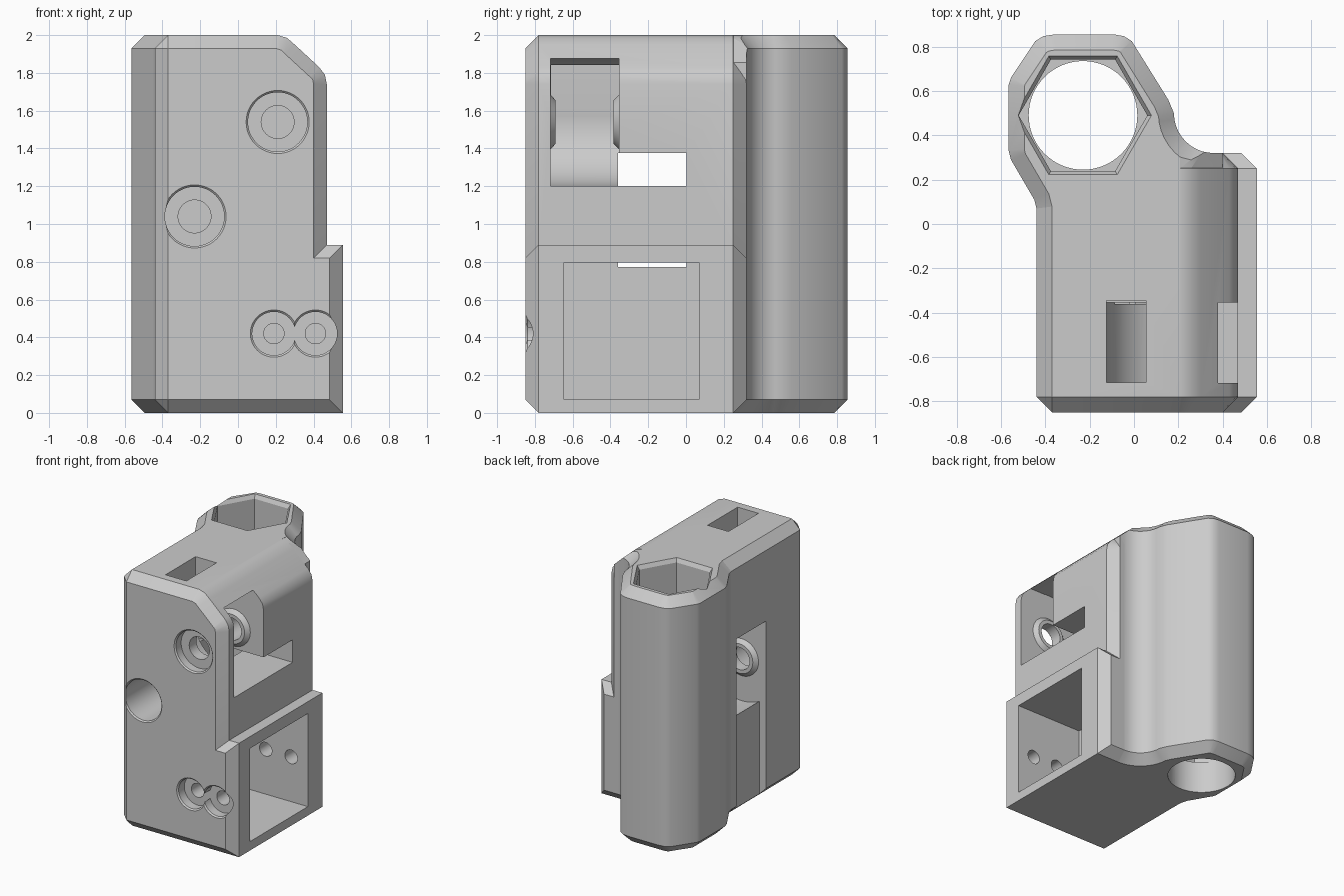
import bpy, bmesh, math
from mathutils import Vector

if "Cube" in bpy.data.objects:
    bpy.data.objects.remove(bpy.data.objects["Cube"])

grey = bpy.data.materials.new("plain_grey")
grey.use_nodes = True
COLOUR = (0.6, 0.6, 0.6, 1)
grey.diffuse_color = COLOUR
grey.node_tree.nodes["Principled BSDF"].inputs["Base Color"].default_value = COLOUR
C = 0.07  # main chamfer


def loft(name, rings):
    """Solid skinned through matching rings of 3D points."""
    bm = bmesh.new()
    loops = [[bm.verts.new(p) for p in ring] for ring in rings]
    n = len(loops[0])
    for a, b in zip(loops, loops[1:]):
        for i in range(n):
            j = (i + 1) % n
            bm.faces.new((a[i], a[j], b[j], b[i]))
    bm.faces.new(loops[0][::-1])
    bm.faces.new(loops[-1])
    bmesh.ops.remove_doubles(bm, verts=bm.verts, dist=1e-5)
    bmesh.ops.recalc_face_normals(bm, faces=bm.faces)
    mesh = bpy.data.meshes.new(name)
    bm.to_mesh(mesh)
    bm.free()
    mesh.materials.append(grey)
    obj = bpy.data.objects.new(name, mesh)
    bpy.context.collection.objects.link(obj)
    return obj


def box(name, x, y, z):
    return loft(name, [[(x[i], y[j], h) for i, j in ((0, 0), (1, 0), (1, 1), (0, 1))] for h in z])


def turned_y(name, x, z, stations, n=48):
    """Round solid along y from (y, radius) stations."""
    turn = [2 * math.pi * i / n for i in range(n)]
    return loft(name, [[(x + r * math.cos(t), y, z + r * math.sin(t)) for t in turn]
                       for y, r in stations])


def turned_z(name, x, y, stations, n):
    turn = [2 * math.pi * i / n for i in range(n)]
    return loft(name, [[(x + r * math.cos(t), y + r * math.sin(t), z) for t in turn]
                       for z, r in stations])


def combine(target, tool, operation):
    mod = target.modifiers.new(operation, 'BOOLEAN')
    mod.operation, mod.object, mod.solver = operation, tool, 'EXACT'
    bpy.context.view_layer.objects.active = target
    bpy.ops.object.modifier_apply(modifier=mod.name)
    bpy.data.objects.remove(tool)


def inset(poly, d):
    """Mitred inward offset of a counter-clockwise polygon."""
    out = []
    for i, p in enumerate(poly):
        p, a, b = Vector(p), Vector(poly[i - 1]), Vector(poly[(i + 1) % len(poly)])
        e, f = (p - a).normalized(), (b - p).normalized()
        m, k = Vector((-e.y, e.x)), Vector((-f.y, f.x))
        out.append(p + (m + k) * d / (1 + m.dot(k)))
    return out


def y_block(name, outer, inner, y0, y1):
    """Front profile run along y, chamfered at both ends."""
    steps = ((y0, inner), (y0 + C, outer), (y1 - C, outer), (y1, inner))
    return loft(name, [[(x, y, z) for x, z in prof] for y, prof in steps])


# main block with the sloped shoulder
outer = [(-.44, C), (-.37, 0), (.47, 0), (.47, 1.74), (.46, 1.79), (.43, 1.83),
         (.30, 1.95), (.26, 1.985), (.21, 2), (-.37, 2), (-.44, 2 - C)]
inner = [(-.37, C), (-.37, C), (.40, C), (.40, 1.74), (.395, 1.765), (.38, 1.78),
         (.25, 1.90), (.23, 1.92), (.20, 1.93), (-.37, 1.93), (-.37, 1.93)]
body = y_block("bracket_body", outer, inner, -.85, .32)

# sensor box at the lower side
box_out = [(-.2, 0), (.555, 0), (.555, .89), (-.2, .89)]
box_in = [(-.2, C), (.555 - C, C), (.555 - C, .89 - C), (-.2, .89 - C)]
combine(body, y_block("side_box", box_out, box_in, -.85, .32), 'UNION')

# rod sleeve with a fillet into the block
ROD = (-.23, .49)
fillet = [(.36 - .18 * math.cos(a), .5 - .18 * math.sin(a))
          for a in (math.pi / 2 * i / 10 for i in range(11))]
sleeve_poly = [(-.44, -.2), (.40, -.2), (.40, .32)] + fillet[::-1] + [
    (.155, .56), (-.01, .825), (-.045, .847), (-.09, .855), (-.36, .855), (-.41, .847),
    (-.445, .825), (-.555, .66), (-.565, .63), (-.565, .33), (-.555, .29), (-.45, .11), (-.44, .07)]
small = inset(sleeve_poly, C)
sleeve = loft("rod_sleeve", [[(p[0], p[1], z) for p in poly] for z, poly in
                             ((0, small), (C, sleeve_poly), (2 - C, sleeve_poly), (2, small))])
shoulder = [(.208, 1.999), (.258, 1.984), (.298, 1.949), (.428, 1.829), (.6, 1.67), (.6, 2.2), (.208, 2.2)]
combine(sleeve, loft("shoulder_cut", [[(x, y, z) for x, z in shoulder] for y in (-.5, .7)]), 'DIFFERENCE')
combine(body, sleeve, 'UNION')

# rod bore with hexagonal pocket
combine(body, turned_z("rod_bore", *ROD, [(-.1, .245), (2.1, .245)], 64), 'DIFFERENCE')
combine(body, turned_z("hex_pocket", *ROD, [(.25, .29), (1.97, .29), (2.01, .315)], 6), 'DIFFERENCE')

# pulley pockets, belt slots and box cavity
UPPER, LOWER, R = (.21, 1.54), (-.23, 1.04), .34
for cut in (
    turned_y("upper_pocket", *UPPER, [(-.718, R), (-.355, R)], 64),
    box("upper_opening", (.21, .7), (-.718, -.355), (1.2, 1.877)),
    box("upper_belt_slot", (-.125, .055), (-.716, -.345), (1.5, 2.1)),
    turned_y("lower_pocket", *LOWER, [(-.36, R), (.003, R)], 64),
    box("lower_opening", (-.7, -.23), (-.36, .003), (.76, 1.378)),
    box("lower_belt_slot", (-.7, -.385), (-.36, .003), (-.1, 1.1)),
    box("through_slot", (-.23, .7), (-.36, .003), (1.2, 1.376)),
    box("box_cavity", (-.02, .7), (-.645, .07), (.07, .797)),
):
    combine(body, cut, 'DIFFERENCE')

# raised bosses either side of each pulley, then the bolt holes
for (x, z), y0, y1 in ((UPPER, -.718, -.355), (LOWER, -.36, .003)):
    for wall, way in ((y0, 1), (y1, -1)):
        combine(body, turned_y("pulley_boss", x, z, [
            (wall - way * .01, .145), (wall, .145), (wall + way * .028, .115)]), 'UNION')
    combine(body, turned_y("pulley_bolt", x, z, [(-.9, .087), (y1 + .2, .087)]), 'DIFFERENCE')
    combine(body, turned_y("pulley_bolt_head", x, z, [
        (-.86, .177), (-.84, .157), (y0 - .06, .157)]), 'DIFFERENCE')

for x in (.19, .41):
    combine(body, turned_y("sensor_bolt", x, .42, [(-.9, .054), (.2, .054)], 32), 'DIFFERENCE')
    combine(body, turned_y("sensor_bolt_head", x, .42, [
        (-.86, .135), (-.84, .115), (-.77, .115)]), 'DIFFERENCE')

bpy.ops.object.select_all(action='DESELECT')
body.select_set(True)
bpy.context.view_layer.objects.active = body
bpy.ops.object.shade_smooth_by_angle(angle=math.radians(28))
